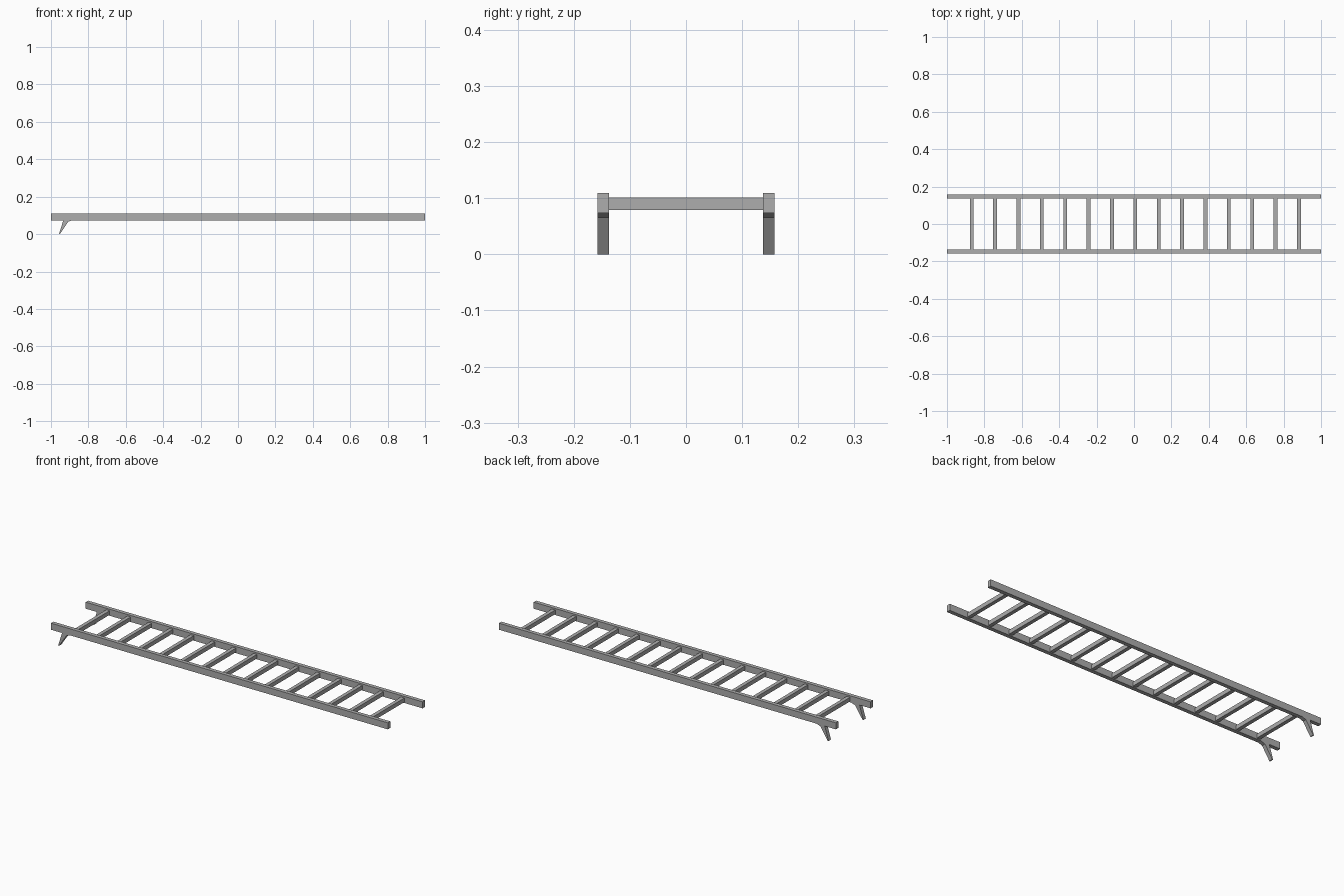
import bpy
import bmesh

if "Cube" in bpy.data.objects:
    bpy.data.objects.remove(bpy.data.objects["Cube"])

metal = bpy.data.materials.new("grey metal")
metal.diffuse_color = (0.42, 0.42, 0.42, 1)
metal.use_nodes = True
metal.node_tree.nodes["Principled BSDF"].inputs["Base Color"].default_value = metal.diffuse_color


def extrude_profile(name, profile, y0, y1):
    """Solid from an x-z outline, extruded from y0 to y1."""
    bm = bmesh.new()
    face = bm.faces.new([bm.verts.new((x, y0, z)) for x, z in profile])
    ext = bmesh.ops.extrude_face_region(bm, geom=[face])
    verts = [v for v in ext["geom"] if isinstance(v, bmesh.types.BMVert)]
    bmesh.ops.translate(bm, verts=verts, vec=(0, y1 - y0, 0))
    bmesh.ops.recalc_face_normals(bm, faces=bm.faces)
    mesh = bpy.data.meshes.new(name)
    bm.to_mesh(mesh)
    bm.free()
    mesh.materials.append(metal)
    obj = bpy.data.objects.new(name, mesh)
    bpy.context.collection.objects.link(obj)
    return obj


def rect(x0, x1, z0, z1):
    return [(x0, z0), (x1, z0), (x1, z1), (x0, z1)]


INNER, OUTER = 0.137, 0.158
RAIL_BOTTOM, RAIL_TOP = 0.074, 0.109

# Bent claw under one end of each rail
hook_outline = [(-0.934, RAIL_BOTTOM), (-0.957, 0.0), (-0.952, 0.0),
                (-0.908, 0.066), (-0.885, RAIL_BOTTOM)]

# Side rails and hooks
for side, label in ((-1, "front"), (1, "back")):
    y0, y1 = sorted((side * INNER, side * OUTER))
    extrude_profile(label + "_rail", rect(-1, 1, RAIL_BOTTOM, RAIL_TOP), y0, y1)
    extrude_profile(label + "_hook", hook_outline, y0, y1)

# Evenly spaced rungs
for i in range(15):
    x = -0.868 + i * 0.125
    extrude_profile(f"rung_{i + 1}", rect(x - 0.01, x + 0.01, 0.079, 0.101),
                    -INNER, INNER)
